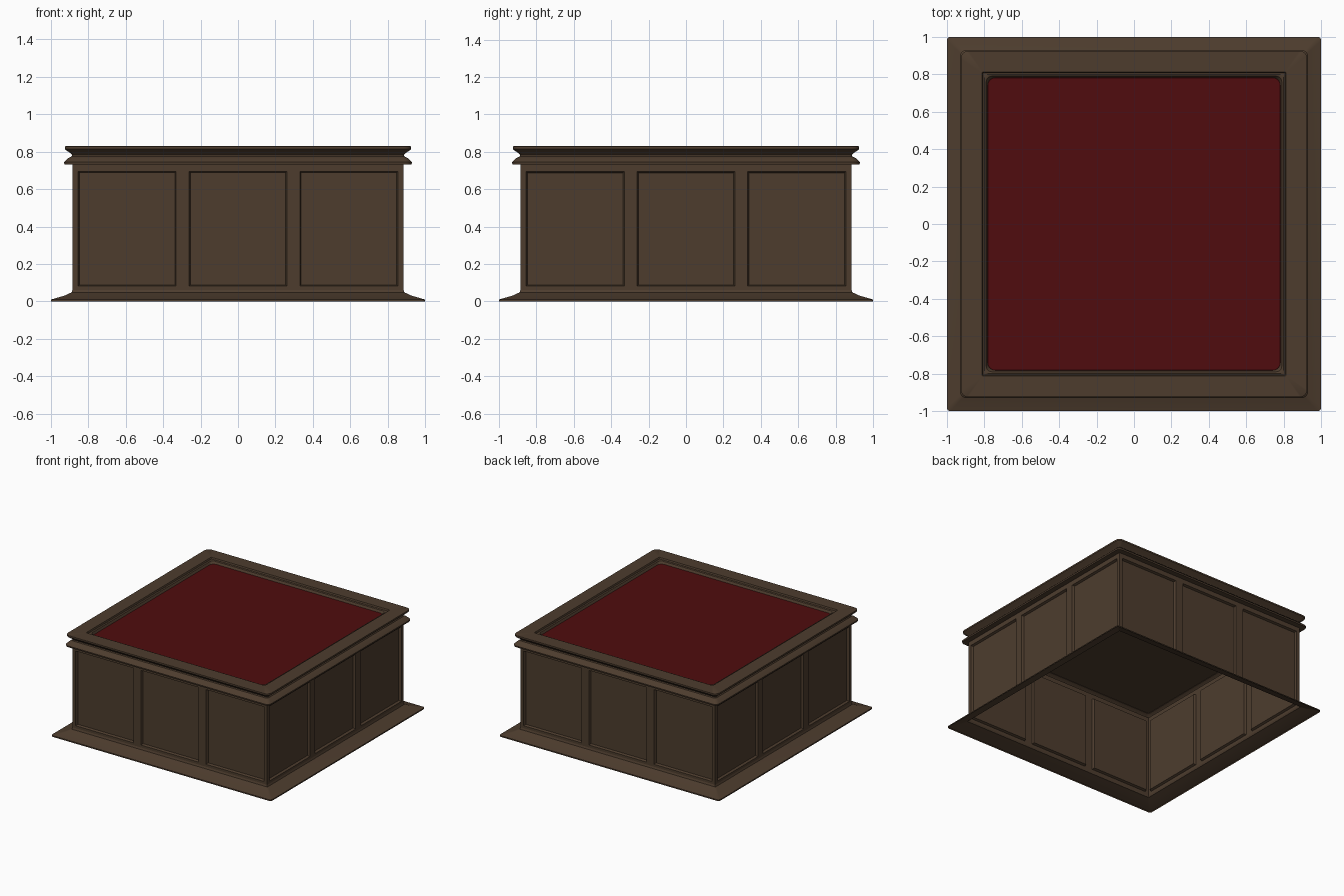
import bpy, bmesh, math
from mathutils import Matrix

if "Cube" in bpy.data.objects:
    bpy.data.objects.remove(bpy.data.objects["Cube"])


def material(name, rgb):
    m = bpy.data.materials.new(name)
    m.diffuse_color = (*rgb, 1.0)
    m.use_nodes = True
    m.node_tree.nodes["Principled BSDF"].inputs["Base Color"].default_value = m.diffuse_color
    return m


WOOD = material("dark brown wood", (0.075, 0.046, 0.027))
RED = material("deep red cloth", (0.080, 0.0037, 0.0044))


def finish(bm, name, mat, angle=30):
    me = bpy.data.meshes.new(name)
    bm.to_mesh(me)
    bm.free()
    ob = bpy.data.objects.new(name, me)
    bpy.context.collection.objects.link(ob)
    me.materials.append(mat)
    bpy.ops.object.select_all(action='DESELECT')
    ob.select_set(True)
    bpy.context.view_layer.objects.active = ob
    bpy.ops.object.shade_smooth_by_angle(angle=math.radians(angle))
    return ob


def ring(bm, half, z, corner, segs=5):
    """Rounded square loop of vertices, counter-clockwise."""
    verts = []
    for k in range(4):
        c = math.radians(45 + 90 * k)
        cx = math.copysign(half - corner, math.cos(c))
        cy = math.copysign(half - corner, math.sin(c))
        for i in range(segs + 1):
            a = math.radians(90 * k + 90 * i / segs)
            verts.append(bm.verts.new((cx + corner * math.cos(a),
                                       cy + corner * math.sin(a), z)))
    return verts


def square_moulding(name, profile, mat, cap=False):
    """Sweep (half width, height, corner radius) steps round the square."""
    bm = bmesh.new()
    rings = [ring(bm, *p) for p in profile]
    for a, b in zip(rings, rings[1:]):
        for i in range(len(a)):
            j = (i + 1) % len(a)
            bm.faces.new((a[i], a[j], b[j], b[i]))
    if cap:
        bm.faces.new(rings[-1])
    return finish(bm, name, mat)


# Sloping skirt at the floor
square_moulding("base_skirt", [
    (1.0, 0.0, 0.02), (1.0, 0.010, 0.02), (0.925, 0.032, 0.012),
    (0.90, 0.044, 0.01), (0.89, 0.047, 0.006), (0.885, 0.062, 0.003)], WOOD)

# Panelled walls: one thin sheet, three recessed panels on each side
W = 0.885
xs = [-W, -0.855, -0.33, -0.262, 0.262, 0.33, 0.855, W]
zs = [0.06, 0.082, 0.695, 0.735]
bm = bmesh.new()
panels = []
for k in range(4):
    rot = Matrix.Rotation(math.pi / 2 * k, 4, 'Z')
    grid = [[bm.verts.new(rot @ Matrix.Translation((x, -W, z)).translation)
             for x in xs] for z in zs]
    for r in range(3):
        for c in range(7):
            f = bm.faces.new((grid[r][c], grid[r][c + 1],
                              grid[r + 1][c + 1], grid[r + 1][c]))
            if r == 1 and c in (1, 3, 5):
                panels.append(f)
bmesh.ops.remove_doubles(bm, verts=bm.verts, dist=1e-4)
bm.normal_update()
bmesh.ops.inset_individual(bm, faces=panels, thickness=0.010, depth=-0.018)
finish(bm, "panelled_walls", WOOD)

# Double cornice and flat top frame, down to the cloth
square_moulding("cornice_and_top_frame", [
    (0.885, 0.733, 0.005), (0.928, 0.733, 0.035), (0.930, 0.745, 0.035),
    (0.908, 0.766, 0.025), (0.890, 0.774, 0.015), (0.886, 0.782, 0.012),
    (0.892, 0.790, 0.015), (0.918, 0.808, 0.035), (0.925, 0.815, 0.04),
    (0.925, 0.828, 0.04), (0.922, 0.830, 0.04), (0.812, 0.830, 0.004),
    (0.808, 0.818, 0.004), (0.800, 0.822, 0.012), (0.790, 0.818, 0.03),
    (0.780, 0.796, 0.04)], WOOD)

# Red surface set into the frame
square_moulding("red_top_cloth", [(0.784, 0.797, 0.04), (0.781, 0.800, 0.04)],
                RED, cap=True)

# Underside board seen through the open bottom
bm = bmesh.new()
bm.faces.new(list(reversed(ring(bm, 0.884, 0.772, 0.005))))
finish(bm, "underside_board", WOOD)
